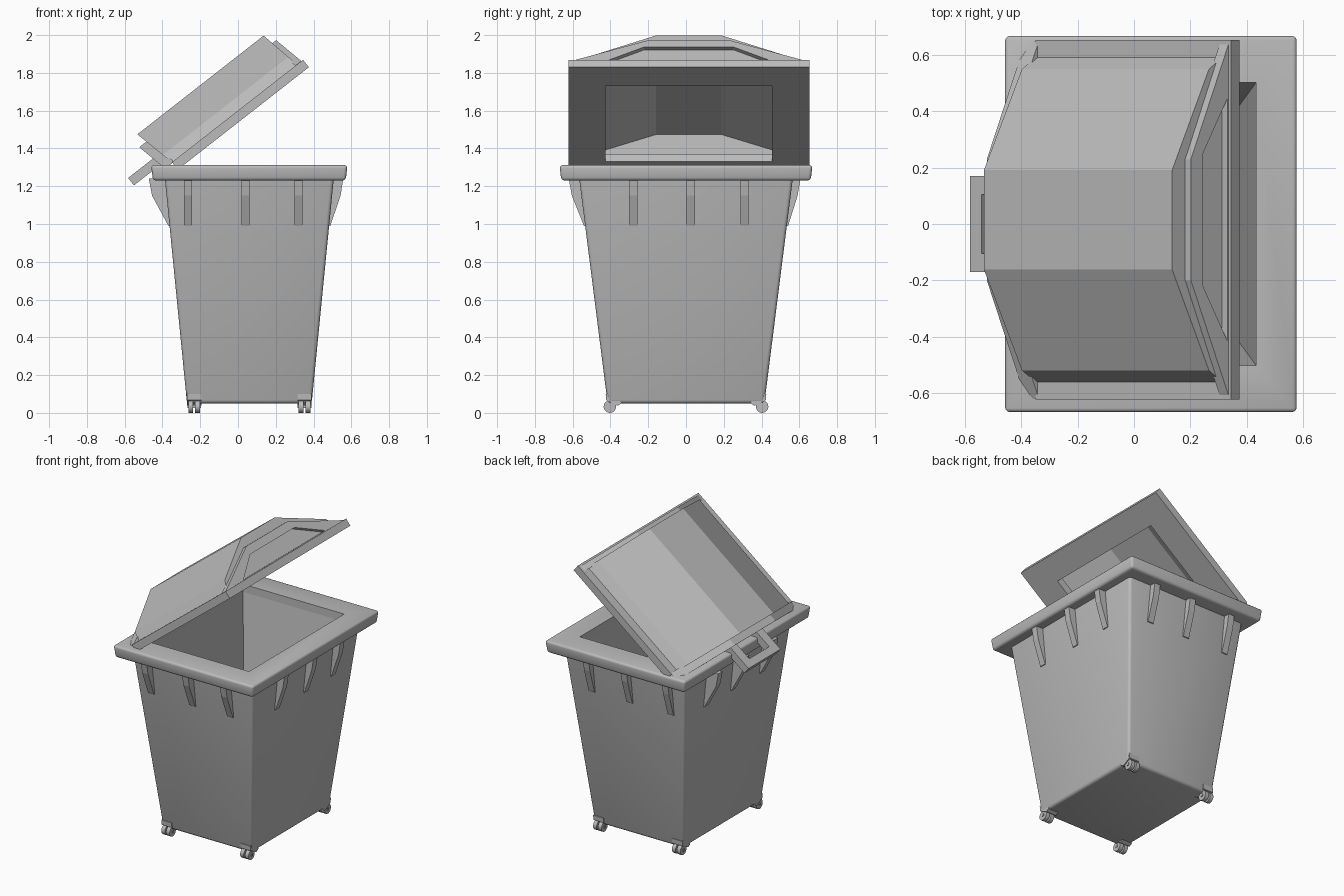
import bpy, bmesh, math
from mathutils import Matrix, Vector

if "Cube" in bpy.data.objects:
    bpy.data.objects.remove(bpy.data.objects["Cube"])

grey = bpy.data.materials.new("grey plastic")
grey.diffuse_color = (0.5, 0.5, 0.5, 1)
grey.use_nodes = True
grey.node_tree.nodes["Principled BSDF"].inputs["Base Color"].default_value = grey.diffuse_color
CX = 0.06  # bin centre in x


def finish(name, bm, matrix=None, smooth=False):
    bmesh.ops.recalc_face_normals(bm, faces=bm.faces)
    me = bpy.data.meshes.new(name)
    bm.to_mesh(me)
    bm.free()
    me.materials.append(grey)
    ob = bpy.data.objects.new(name, me)
    bpy.context.collection.objects.link(ob)
    if matrix:
        me.transform(matrix)
    if smooth:
        bpy.ops.object.select_all(action='DESELECT')
        ob.select_set(True)
        bpy.context.view_layer.objects.active = ob
        bpy.ops.object.shade_smooth_by_angle(angle=math.radians(35))
    return ob


def loft(rings, cap_start=True, cap_end=True, loop=False):
    bm = bmesh.new()
    vs = [[bm.verts.new(p) for p in r] for r in rings]
    n = len(rings[0])
    pairs = list(zip(vs, vs[1:])) + ([(vs[-1], vs[0])] if loop else [])
    for a, b in pairs:
        for i in range(n):
            j = (i + 1) % n
            bm.faces.new((a[i], a[j], b[j], b[i]))
    if cap_start:
        bm.faces.new(vs[0])
    if cap_end:
        bm.faces.new(vs[-1])
    return bm, vs


def rect(hx, hy, z, cx=CX, cy=0):
    return [(cx - hx, cy - hy, z), (cx + hx, cy - hy, z), (cx + hx, cy + hy, z), (cx - hx, cy + hy, z)]


def box(name, lo, hi, matrix=None):
    c = [(a + b) / 2 for a, b in zip(lo, hi)]
    h = [(b - a) / 2 for a, b in zip(lo, hi)]
    bm, _ = loft([rect(h[0], h[1], z, c[0], c[1]) for z in (lo[2], hi[2])])
    return finish(name, bm, matrix)


# tapered bin body, open at the top, rounded outer corners
bm, vs = loft([rect(0.33, 0.415, 0.05), rect(0.449, 0.568, 1.26),
               rect(0.374, 0.503, 1.26), rect(0.27, 0.36, 0.10)])
edges = [bm.edges.get((a, b)) for a, b in zip(vs[0], vs[1])]
edges += [bm.edges.get((vs[0][i], vs[0][(i + 1) % 4])) for i in range(4)]
bmesh.ops.bevel(bm, geom=edges, offset=0.018, segments=3, affect='EDGES', profile=0.5)
finish("bin_body", bm, smooth=True)

# wide flat rim with rounded outer edges
bm, vs = loft([rect(0.374, 0.503, 1.23), rect(0.51, 0.66, 1.23),
               rect(0.52, 0.67, 1.312), rect(0.374, 0.503, 1.312)], False, False, True)
edges = [bm.edges.get((a, b)) for a, b in zip(vs[1], vs[2])]
edges += [bm.edges.get((r[i], r[(i + 1) % 4])) for r in (vs[1], vs[2]) for i in range(4)]
bmesh.ops.bevel(bm, geom=edges, offset=0.016, segments=3, affect='EDGES', profile=0.5)
finish("bin_rim", bm, smooth=True)


# tapered support ribs under the rim, three on each side
def rib(name, base, out, depth, slope):
    o = Vector(out)
    side = Vector((-o.y, o.x, 0)) * 0.022
    rings = []
    for s in (-1, 1):
        ring = []
        for d, z in ((-0.02, 1.24), (depth, 1.24), (depth * 0.9, 1.15), (0.006, 0.99), (-0.02, 0.99)):
            p = Vector(base) + o * (d - slope * (1.24 - z)) + side * s
            ring.append((p.x, p.y, z))
        rings.append(ring)
    finish(name, loft(rings)[0])


for i in range(3):
    x, y = (-0.265, 0.04, 0.32)[i], (-0.28, 0.025, 0.31)[i]
    rib(f"front_rib_{i}", (x, -0.566, 0), (0, -1, 0), 0.055, 0.126)
    rib(f"back_rib_{i}", (x, 0.566, 0), (0, 1, 0), 0.04, 0.126)
    rib(f"left_rib_{i}", (CX - 0.447, y, 0), (-1, 0, 0), 0.085, 0.098)
    rib(f"right_rib_{i}", (CX + 0.447, y, 0), (1, 0, 0), 0.05, 0.098)

# casters at the four corners
for sx in (-1, 1):
    for sy in (-1, 1):
        x, y = CX + sx * 0.292, sy * 0.403
        tag = ("left" if sx < 0 else "right") + ("_front" if sy < 0 else "_back")
        for k in (-1, 1):
            bm = bmesh.new()
            bmesh.ops.create_cone(bm, cap_ends=True, segments=20, radius1=0.033, radius2=0.033, depth=0.026)
            finish(f"{tag}_wheel_{k}", bm, Matrix.Translation((x + k * 0.018, y, 0.033))
                   @ Matrix.Rotation(math.pi / 2, 4, 'Y'), True)
        # fork and swivel housing
        rings = []
        for dx in (-0.038, 0.038):
            rings.append([(x + dx, y + sy * a, b) for a, b in
                          ((0.02, 0.068), (0.022, 0.1), (-0.045, 0.112), (-0.062, 0.05), (-0.04, 0.038))])
        finish(f"{tag}_caster_housing", loft(rings)[0])
        box(f"{tag}_caster_axle", (x - 0.036, y - 0.008, 0.025), (x + 0.036, y + 0.008, 0.041))

# lid frame: local x runs along the lid, local z is its thickness
LID = Matrix.Translation((0.375, 0.015, 1.83)) @ Matrix.Rotation(math.radians(-38), 4, 'Y')

# flat lid flange with a rectangular opening
bm, _ = loft([rect(0.44, 0.638, 0, -0.44), rect(0.44, 0.638, 0.05, -0.44),
              rect(0.325, 0.44, 0.05, -0.485), rect(0.325, 0.44, 0, -0.485)], False, False, True)
finish("lid_flange", bm, LID)


# hipped dome, hollow below
def section(u, pts, shear):
    half = [(y, n) for y, n in pts]
    full = half + [(-y, n) for y, n in reversed(half)]
    return [(u - shear * n, y, n) for y, n in full]


dome = [(0.58, 0.045), (0.535, 0.11), (0.177, 0.279)]
bm, vs = loft([section(-0.87, dome, 0.23), section(-0.03, dome, 0.2)])
bottom = [f for f in bm.faces if all(v.co.z < 0.05 for v in f.verts)]
bmesh.ops.delete(bm, geom=bottom, context='FACES_ONLY')
ob = finish("lid_dome", bm, LID)
mod = ob.modifiers.new("wall", 'SOLIDIFY')
mod.thickness = 0.02
mod.offset = -1

# raised trapezoid end frames with a sunken panel
outer = [(0.635, 0.045), (0.215, 0.219)]
inner = [(0.43, 0.055), (0.235, 0.165)]
for name, u0, u1, u2 in (("lid_free_end_frame", -0.04, 0.0, -0.025),
                         ("lid_hinge_end_frame", -0.86, -0.92, -0.89)):
    bm, _ = loft([section(u0, outer, 0.22), section(u1, outer, 0.22),
                  section(u1, inner, 0.22), section(u2, inner, 0.22)])
    finish(name, bm, LID)

# U-shaped handle
box("handle_grip", (-1.115, -0.185, 0.077), (-1.065, 0.155, 0.127), LID)
for name, y0 in (("handle_arm_front", -0.185), ("handle_arm_back", 0.09)):
    box(name, (-1.07, y0, 0.077), (-0.9, y0 + 0.065, 0.127), LID)
